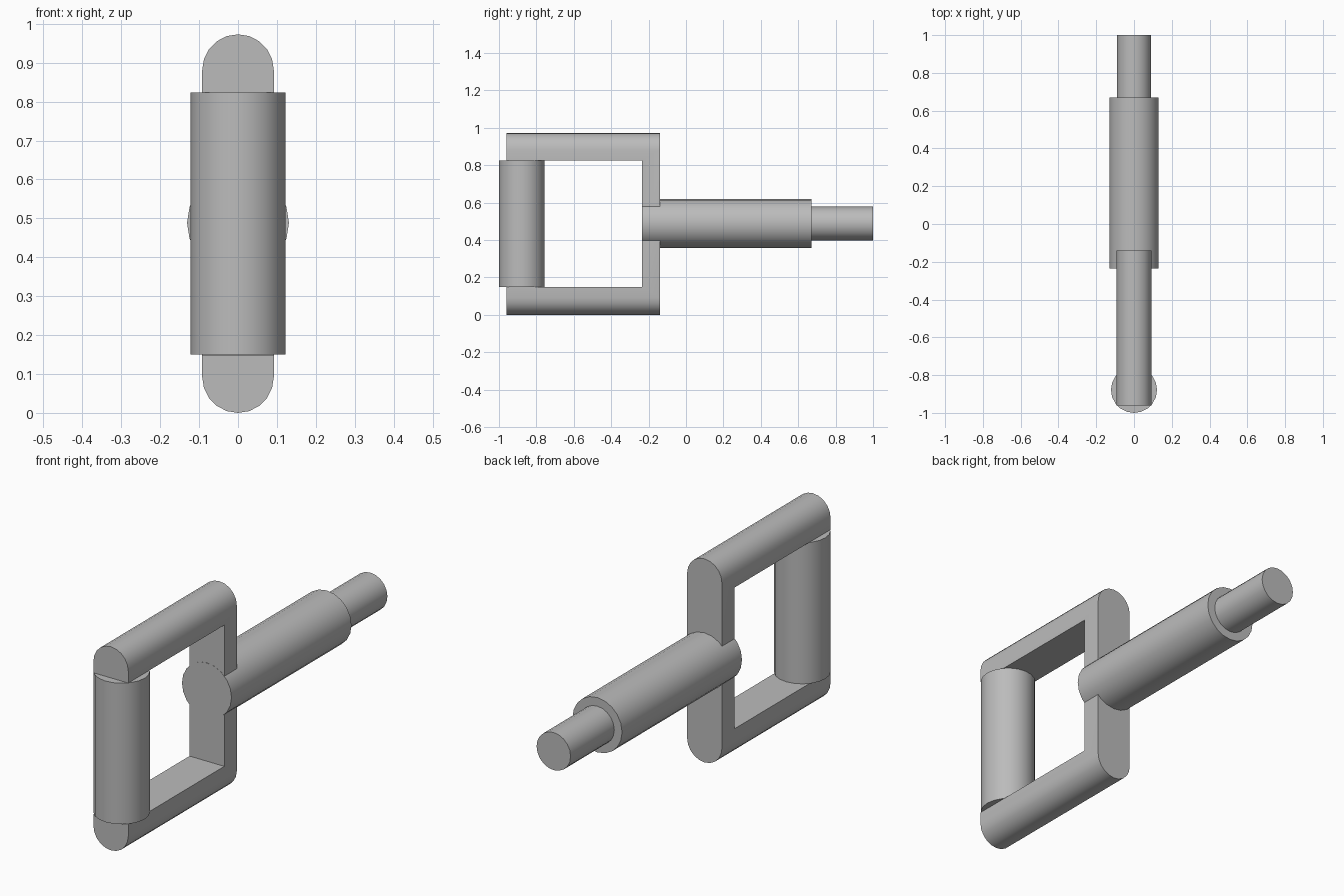
import bpy, bmesh, math
from mathutils import Matrix, Vector

cube = bpy.data.objects.get("Cube")
if cube:
    bpy.data.objects.remove(cube, do_unlink=True)

grey = bpy.data.materials.new("plain grey")
grey.use_nodes = True
colour = (0.5, 0.5, 0.5, 1)
grey.diffuse_color = colour
grey.node_tree.nodes["Principled BSDF"].inputs["Base Color"].default_value = colour

HEIGHT = 0.973
MID = HEIGHT / 2
HALF_WIDTH = 0.092
SEGMENTS = 20


def add_object(name, bm):
    bmesh.ops.recalc_face_normals(bm, faces=bm.faces)
    mesh = bpy.data.meshes.new(name)
    bm.to_mesh(mesh)
    bm.free()
    mesh.materials.append(grey)
    obj = bpy.data.objects.new(name, mesh)
    bpy.context.collection.objects.link(obj)
    return obj


def smooth(obj):
    bpy.ops.object.select_all(action="DESELECT")
    obj.select_set(True)
    bpy.context.view_layer.objects.active = obj
    bpy.ops.object.shade_smooth_by_angle(angle=math.radians(30))


def cylinder(name, radius, start, end):
    """Capped cylinder between two points."""
    start, end = Vector(start), Vector(end)
    axis = end - start
    turn = Matrix.Rotation(math.pi / 2, 4, "X") if axis.y else Matrix()
    bm = bmesh.new()
    bmesh.ops.create_cone(bm, cap_ends=True, segments=SEGMENTS, radius1=radius,
                          radius2=radius, depth=axis.length,
                          matrix=Matrix.Translation((start + end) / 2) @ turn)
    obj = add_object(name, bm)
    smooth(obj)
    return obj


# Frame: a round-ended slab extruded front to back
bm = bmesh.new()
outline = []
for centre, first in ((HEIGHT - HALF_WIDTH, 0), (HALF_WIDTH, math.pi)):
    for i in range(11):
        a = first + math.pi * i / 10
        outline.append(bm.verts.new((HALF_WIDTH * math.cos(a), -0.96,
                                     centre + HALF_WIDTH * math.sin(a))))
slab = bm.faces.new(outline)
back = bmesh.ops.extrude_face_region(bm, geom=[slab])["geom"]
bmesh.ops.translate(bm, vec=(0, 0.82, 0),
                    verts=[g for g in back if isinstance(g, bmesh.types.BMVert)])
frame = add_object("frame", bm)

# Opening that leaves two arms and a back post
bm = bmesh.new()
bmesh.ops.create_cube(bm, size=1, matrix=Matrix.Translation((0, -0.735, MID))
                      @ Matrix.Diagonal((1, 1, 0.675, 1)))
cutter = add_object("frame_opening_cutter", bm)
cutter.hide_render = True
cut = frame.modifiers.new("opening", "BOOLEAN")
cut.operation = "DIFFERENCE"
cut.solver = "EXACT"
cut.object = cutter
bpy.context.view_layer.objects.active = frame
bpy.ops.object.modifier_apply(modifier=cut.name)
bpy.data.objects.remove(cutter, do_unlink=True)
smooth(frame)

# Upright grip between the arms
cylinder("grip", 0.122, (0, -0.878, 0.15), (0, -0.878, 0.824))

# Shaft through the back post, with a thinner tip
cylinder("shaft", 0.131, (0, -0.236, MID + 0.002), (0, 0.67, MID + 0.002))
cylinder("shaft_tip", 0.09, (0, 0.66, MID + 0.002), (0, 1.0, MID + 0.002))
